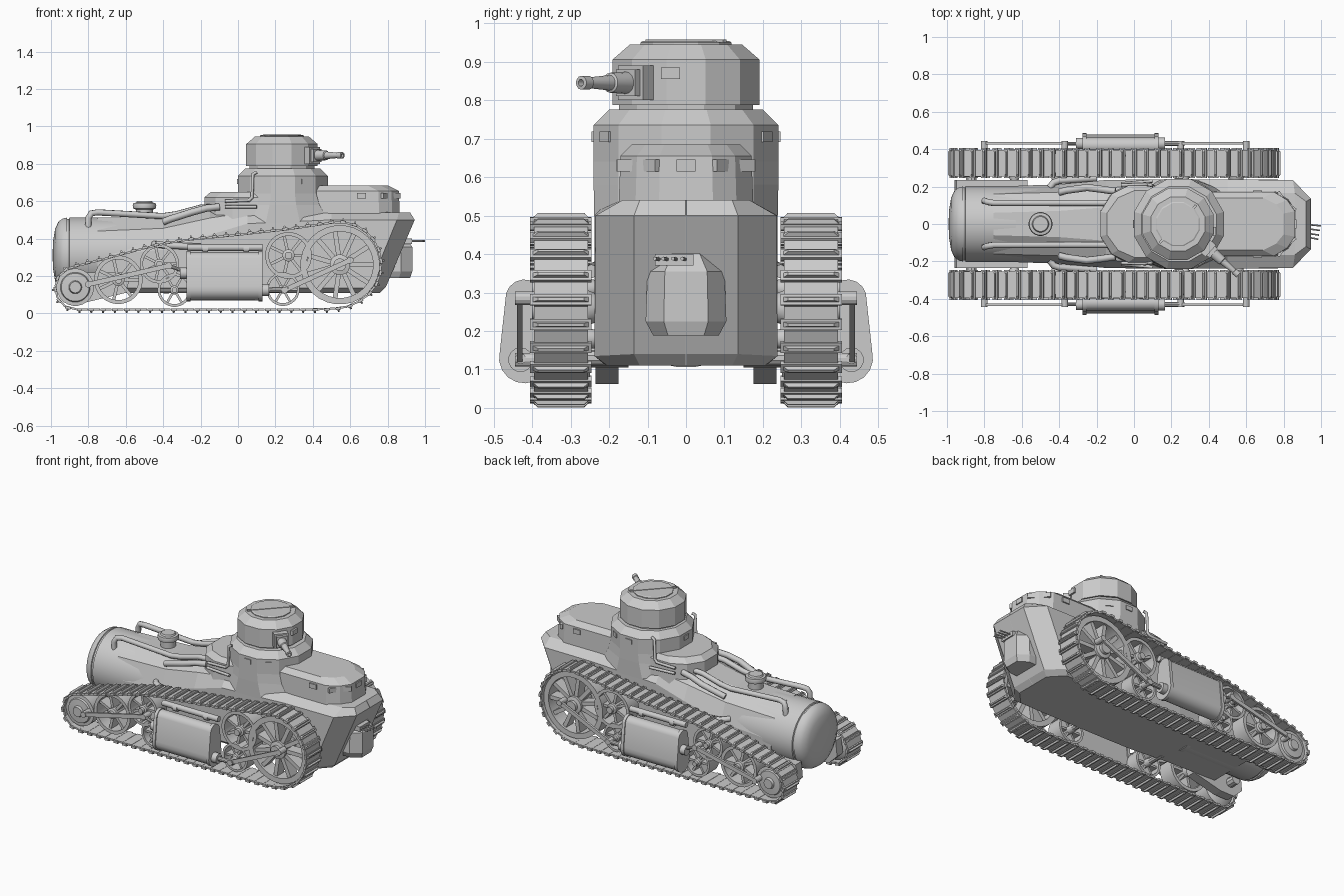
import bpy, bmesh
from math import sin, cos, pi, radians
from mathutils import Vector, Matrix

if "Cube" in bpy.data.objects:
    bpy.data.objects.remove(bpy.data.objects["Cube"])

def obj(name, bm, smooth=False, mirror=False):
    bmesh.ops.recalc_face_normals(bm, faces=bm.faces)
    me = bpy.data.meshes.new(name)
    bm.to_mesh(me)
    bm.free()
    if smooth:
        for p in me.polygons:
            p.use_smooth = True
        me.set_sharp_from_angle(angle=radians(35))
    o = bpy.data.objects.new(name, me)
    bpy.context.collection.objects.link(o)
    if mirror:
        m = o.modifiers.new("mirror", 'MIRROR')
        m.use_axis = (False, True, False)

def loft(bm, rings, closed=False):
    vs = [[bm.verts.new(p) for p in r] for r in rings]
    n = len(vs[0])
    for k in range(len(vs) if closed else len(vs) - 1):
        a, b = vs[k], vs[(k + 1) % len(vs)]
        for i in range(n):
            bm.faces.new((a[i], a[(i + 1) % n], b[(i + 1) % n], b[i]))
    if not closed:
        bm.faces.new(vs[0])
        bm.faces.new(vs[-1])

def lathe(bm, origin, axis, prof, n=16, closed=False):
    # profile of (distance along axis, radius)
    q = Vector(axis).to_track_quat('Z', 'Y')
    ang = [2 * pi * (i + .5) / n for i in range(n)]
    loft(bm, [[Vector(origin) + q @ Vector((r * cos(a), r * sin(a), t)) for a in ang]
              for t, r in prof], closed)

def rod(bm, a, b, r, n=10):
    d = Vector(b) - Vector(a)
    lathe(bm, a, d, [(0, r), (d.length, r)], n)

def box(bm, c, size, rot=Matrix.Identity(4)):
    bmesh.ops.create_cube(bm, size=1, matrix=Matrix.Translation(c) @ rot @ Matrix.Diagonal((*size, 1)))

def sym(half):
    # full ring from the +y half
    return list(half) + [(x, -y, z) for x, y, z in reversed(half)]

def pipe(name, pts, r):
    for s, side in ((1, "left"), (-1, "right")):
        cu = bpy.data.curves.new(name, 'CURVE')
        cu.dimensions = '3D'
        cu.bevel_depth = r
        cu.bevel_resolution = 2
        cu.use_fill_caps = True
        sp = cu.splines.new('POLY')
        sp.points.add(len(pts) - 1)
        for p, (x, y, z) in zip(sp.points, pts):
            p.co = (x, y * s, z, 1)
        bpy.context.collection.objects.link(bpy.data.objects.new(name + "_" + side, cu))

# hull: lofted along x, rounded at the rear, plough nose at the front
def section(x, w, zs, w1, z1, w2, z2):
    return sym([(x, w - .03, .11), (x, w, .135), (x, w, zs), (x, w1, z1), (x, w2, z2)])
bm = bmesh.new()
tip = [(.76, .12, .11), (.79, .135, .14), (.945, .135, .5), (.92, .12, .54), (.92, .06, .54)]
loft(bm, [section(-.75, .2, .31, .16, .44, .06, .512),
          section(-.4, .212, .34, .17, .455, .07, .518),
          section(-.15, .235, .42, .195, .51, .09, .555),
          section(.05, .238, .48, .2, .54, .09, .57),
          section(.5, .238, .5, .165, .54, .08, .545),
          sym([(.68, .205, .11), (.70, .238, .135), (.85, .235, .5), (.86, .165, .54), (.86, .08, .54)]),
          sym(tip), sym([(x, .001, z) for x, y, z in tip])])
obj("hull", bm)

# boiler with domed end and bands
bm = bmesh.new()
lathe(bm, (0, 0, .312), (1, 0, 0), [(-.992, .004), (-.988, .08), (-.978, .14), (-.96, .18), (-.935, .197),
      (-.915, .201), (-.913, .195), (-.903, .195), (-.9, .203), (-.4, .203), (-.397, .207), (-.37, .207), (-.36, .19)], 32)
obj("boiler", bm, True)
bm = bmesh.new()
lathe(bm, (-.5, 0, .5), (0, 0, 1), [(0, .045), (.055, .045), (.06, .06), (.075, .064), (.09, .06), (.092, .045), (.102, .04)], 20)
obj("chimney_cap", bm, True)

# driver housing, rear housing and tower, each stacked in z
bm = bmesh.new()
def plan(z, w, front, back=.3):
    return sym([(back, w, z), (front - .11, w, z), (front - .04, w * .75, z), (front, w * .4, z)])
loft(bm, [plan(.53, .175, .865), plan(.655, .17, .86), plan(.685, .14, .80)])
obj("driver_housing", bm)
bm = bmesh.new()
def rear(z, w, back):
    return sym([(.2, w, z), (back + .15, w, z), (back + .06, w * .78, z), (back, w * .32, z)])
loft(bm, [rear(.48, .215, -.18), rear(.62, .205, -.18), rear(.65, .18, -.145)])
obj("rear_housing", bm)
bm = bmesh.new()
k = 1 / cos(pi / 12)
rings = []
for z, r, sx in ((.48, .238, 1.45), (.58, .24, 1.1), (.64, .24, 1), (.735, .24, 1), (.775, .2, 1)):
    rings.append([(.24 + r * k * cos((i + .5) * pi / 6) * sx, r * k * sin((i + .5) * pi / 6), z) for i in range(12)])
loft(bm, rings)
obj("tower_base", bm)

# turret
bm = bmesh.new()
lathe(bm, (.235, 0, 0), (0, 0, 1), [(.765, .18), (.787, .18), (.787, .198), (.905, .198), (.945, .15)], 12)
obj("turret", bm)
bm = bmesh.new()
lathe(bm, (.235, 0, 0), (0, 0, 1), [(.94, .122), (.95, .122), (.954, .115)], 12)
box(bm, (.235, 0, .953), (.28, .014, .008), Matrix.Rotation(radians(46), 4, 'Z'))
obj("turret_hatch", bm)

# turret gun
bm = bmesh.new()
a = radians(-41)
d = Vector((cos(a), sin(a), 0))
c = Vector((.245, 0, .845))
box(bm, c + d * .18, (.08, .085, .09), Matrix.Rotation(a, 4, 'Z'))
box(bm, c + d * .215, (.05, .065, .07), Matrix.Rotation(a, 4, 'Z'))
obj("gun_mount", bm)
bm = bmesh.new()
lathe(bm, c + d * .215, d, [(0, .03), (.085, .026), (.088, .02), (.17, .014),
      (.171, .018), (.2, .018), (.201, .009), (.18, .008)], 14)
obj("gun_barrel", bm, True)

# vision ports, placed by position and facing angle
bm = bmesh.new()
for x, y, z, deg in ((.43, -.04, .87, 0), (.86, 0, .63, 0), (.845, .09, .63, 50), (.845, -.09, .63, -50),
                     (.785, .152, .63, 32), (.785, -.152, .63, -32), (.66, .172, .63, 90), (.66, -.172, .63, -90)):
    box(bm, (x, y, z), (.016, .05, .03), Matrix.Rotation(radians(deg), 4, 'Z'))
for deg in (60, 90, 180, -60, -90):
    t = radians(deg)
    box(bm, (.24 + .24 * cos(t), .24 * sin(t), .705), (.012, .045, .028), Matrix.Rotation(t, 4, 'Z'))
obj("vision_ports", bm)

# nose box with a cluster of thin nozzles
bm = bmesh.new()
def nose(z, f, w):
    return sym([(.72, w, z), (f - .06, w, z), (f, w * .55, z)])
loft(bm, [nose(.188, .92, .085), nose(.225, .932, .105), nose(.355, .932, .1), nose(.42, .89, .05)])
box(bm, (.89, -.03, .385), (.08, .1, .03))
obj("nose_box", bm)
bm = bmesh.new()
for i, y in enumerate((-.065, -.045, -.022, 0)):
    rod(bm, (.9, y, .386), (.985 + .005 * i, y * 1.1 - .01, .388), .005, 6)
obj("nose_nozzles", bm)

# pipes on the boiler, tower and flanks
pipe("steam_pipe", [(-.8, .12, .44), (-.8, .125, .51), (-.785, .118, .535), (-.75, .112, .54), (-.4, .112, .52),
                    (-.33, .112, .53), (-.2, .112, .565), (-.12, .112, .57)], .017)
pipe("shoulder_pipe", [(-.4, .17, .49), (-.36, .18, .505), (-.25, .195, .54), (-.17, .185, .562), (-.1, .175, .57)], .019)
pipe("flank_pipe", [(-.45, .195, .37), (-.43, .222, .37), (-.4, .232, .365), (-.2, .245, .355)], .018)
pipe("tower_pipe", [(.1, .205, .755), (.08, .21, .745), (.075, .21, .62), (.06, .212, .605), (-.07, .208, .6)], .009)
pipe("tower_pipe_low", [(.1, .23, .57), (-.07, .215, .57)], .009)

# running gear
def wheel(name, x, z, r, spokes):
    bm = bmesh.new()
    o = (x, .325, z)
    lathe(bm, o, (0, 1, 0), [(-.05, r), (.05, r), (.05, r * .84), (-.05, r * .84)], 28, True)
    lathe(bm, o, (0, 1, 0), [(-.09, r * .18), (-.05, r * .26), (.05, r * .26), (.055, r * .16), (.075, r * .16)], 16)
    for i in range(spokes):
        t = 2 * pi * i / spokes
        box(bm, Vector(o) + Vector((cos(t), 0, sin(t))) * r * .55, (r * .68, .07, r * .1 + .004), Matrix.Rotation(-t, 4, 'Y'))
    obj(name, bm, True, True)
for i, (x, z, r, n) in enumerate(((.545, .26, .212, 11), (.27, .31, .125, 7), (.24, .13, .09, 6), (-.34, .125, .09, 6),
                                  (-.42, .265, .105, 7), (-.64, .18, .13, 7))):
    wheel("front_drive_wheel" if i == 0 else "road_wheel_%d" % i, x, z, r, n)
bm = bmesh.new()
lathe(bm, (-.87, .325, .14), (0, 1, 0), [(-.075, .06), (-.05, .1), (.05, .1), (.052, .08), (.062, .075), (.065, .035), (.08, .03)], 24)
obj("rear_idler", bm, True, True)
bm = bmesh.new()
for x, z in ((-.64, .175), (-.42, .265), (.27, .31), (.545, .265), (.24, .13), (-.34, .125)):
    rod(bm, (x, .15, z), (x, .33, z), .02)
rod(bm, (-.87, .12, .14), (-.87, .33, .14), .03)
obj("axles", bm, False, True)
bm = bmesh.new()
loft(bm, [[(x, y, z) for x, z in ((-.95, .22), (-.96, .12), (-.9, .062), (-.8, .062), (-.6, .11), (-.57, .22))] for y in (.175, .235)])
obj("rear_bracket", bm, False, True)

# track: evenly spaced links along the loop
path = [(-.8, .022), (.45, .022), (.57, .03)]
path += [(.54 + .225 * cos(t), .263 + .227 * sin(t)) for t in [radians(-60 + i * 15) for i in range(12)]]
path += [(.27, .45), (0, .42), (-.3, .39), (-.45, .362), (-.68, .3)]
path += [(-.87 + .108 * cos(t), .135 + .113 * sin(t)) for t in [radians(105 + i * 15) for i in range(12)]]
pts = [Vector((x, 0, z)) for x, z in path]
segs = list(zip(pts, pts[1:] + pts[:1]))
total = sum((q - p).length for p, q in segs)
def at(s):
    s %= total
    for p, q in segs:
        l = (q - p).length
        if s <= l:
            return p.lerp(q, s / l)
        s -= l
    return pts[0]
bm = bmesh.new()
links = 62
step = total / links
for i in range(links):
    p, q = at(i * step), at((i + 1) * step)
    t = (q - p).normalized()
    n = Vector((t.z, 0, -t.x))
    rot = Matrix((t, Vector((0, 1, 0)), n)).transposed().to_4x4()
    m = (p + q) / 2 + Vector((0, .325, 0))
    box(bm, m, (step * .97, .14, .011), rot)
    m2 = m + n * .003 - t * step * .25
    box(bm, m2, (step * .45, .16, .014), rot)
    loft(bm, [[m2 + t * e * w + Vector((0, y, 0)) + n * h for w, y in ((-1, -l), (1, -l), (1, l), (-1, l))]
              for h, e, l in ((0, .008, .08), (.018, .004, .06))])
obj("track", bm, False, True)

# steam cylinder casings with end flanges, stubs and top pipe
def casing(x, g):
    up = [radians(180 - i * 165 / 7) for i in range(8)]
    lo = [radians(15 - i * 195 / 9) for i in range(10)]
    return ([(x, .42 + (.043 + g) * cos(t), .285 + (.043 + g) * sin(t)) for t in up] +
            [(x, .42 + (.06 + g) * cos(t), .13 + (.06 + g) * sin(t)) for t in lo])
bm = bmesh.new()
for x0, x1, g in ((-.26, .12, 0), (-.275, -.255, .006), (.11, .13, .006)):
    loft(bm, [casing(x0, g), casing(x1, g)])
obj("steam_cylinder", bm, True, True)
bm = bmesh.new()
for x0, x1, y, z, r in ((.12, .165, .43, .125, .032), (-.31, -.26, .43, .215, .03), (-.27, .13, .38, .352, .018),
                        (-.19, -.16, .38, .345, .022), (.03, .06, .38, .345, .022)):
    rod(bm, (x0, y, z), (x1, y, z), r, 14)
obj("cylinder_fittings", bm, True, True)

# connecting rods and crank pins
bm = bmesh.new()
for x0, z0, x1, z1 in ((-.8, .155, -.37, .255), (.25, .125, .6, .285)):
    a, b = Vector((x0, .432, z0)), Vector((x1, .432, z1))
    t = (b - a).normalized()
    rot = Matrix((t, Vector((0, 1, 0)), t.cross(Vector((0, 1, 0))))).transposed().to_4x4()
    box(bm, (a + b) / 2, ((b - a).length, .014, .026), rot)
    for p in (a, b):
        rod(bm, p + Vector((0, -.05, 0)), p + Vector((0, .012, 0)), .018, 12)
rod(bm, (-.37, .43, .255), (-.26, .43, .215), .01)
rod(bm, (.15, .43, .125), (.27, .43, .128), .014)
obj("connecting_rods", bm, False, True)
